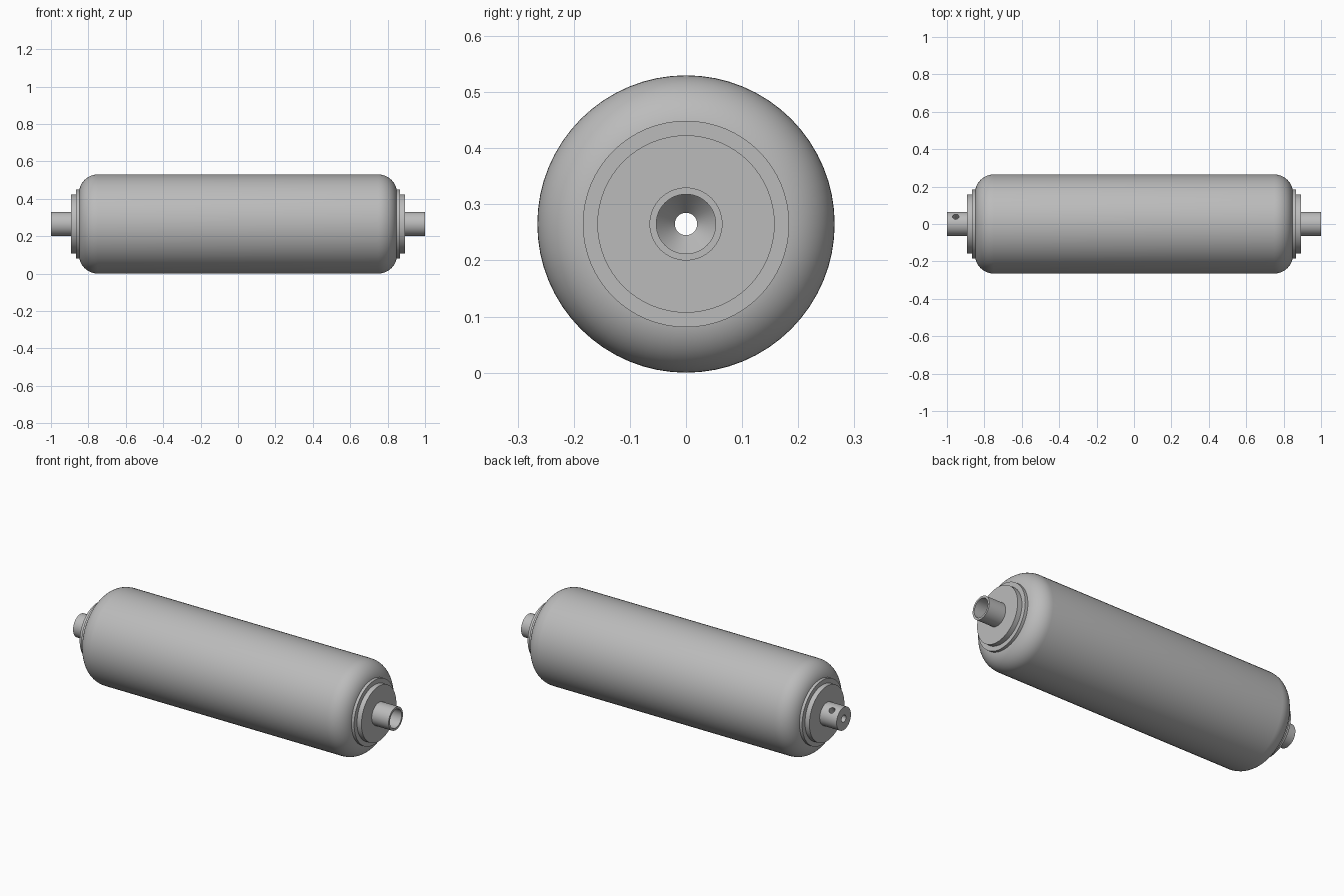
import bpy, bmesh
from math import pi, sin, cos, radians
from mathutils import Matrix, Vector

if "Cube" in bpy.data.objects:
    bpy.data.objects.remove(bpy.data.objects["Cube"])

AXIS_Z = 0.265
SEGMENTS = 64

steel = bpy.data.materials.new("grey_steel")
steel.use_nodes = True
colour = (0.5, 0.5, 0.5, 1)
steel.diffuse_color = colour
steel.node_tree.nodes["Principled BSDF"].inputs["Base Color"].default_value = colour


def add_object(name, bm):
    mesh = bpy.data.meshes.new(name)
    bmesh.ops.recalc_face_normals(bm, faces=bm.faces)
    bm.to_mesh(mesh)
    bm.free()
    mesh.materials.append(steel)
    obj = bpy.data.objects.new(name, mesh)
    obj.location.z = AXIS_Z
    bpy.context.collection.objects.link(obj)
    return obj


def select_only(obj):
    bpy.ops.object.select_all(action='DESELECT')
    obj.select_set(True)
    bpy.context.view_layer.objects.active = obj


def smooth(obj):
    select_only(obj)
    bpy.ops.object.shade_smooth_by_angle(angle=radians(30))


def lathe(name, profile):
    """Revolve a closed loop of (x, radius) points around the x axis."""
    bm = bmesh.new()
    verts = [bm.verts.new((x, 0, r)) for x, r in profile]
    edges = [bm.edges.new((v, verts[i - 1])) for i, v in enumerate(verts)]
    bmesh.ops.spin(bm, geom=verts + edges, cent=(0, 0, 0), axis=(1, 0, 0),
                   angle=2 * pi, steps=SEGMENTS, use_merge=True)
    bmesh.ops.remove_doubles(bm, verts=bm.verts, dist=1e-5)
    return add_object(name, bm)


def ring(name, x0, x1, outer, inner=0.06):
    return lathe(name, [(x0, inner), (x0, outer), (x1, outer), (x1, inner)])


# Roller body with generously rounded shoulders
fillet = 0.1
arc = [(0.75 + fillet * sin(a), 0.165 + fillet * cos(a))
       for a in (pi / 2 * i / 12 for i in range(13))]
right_half = arc + [(0.85, 0.06)]
left_half = [(-x, r) for x, r in reversed(right_half)]
smooth(lathe("roller_body", right_half + left_half))

# Stepped end plates on both sides
for side, sign in (("left", 1), ("right", -1)):
    smooth(ring(side + "_collar", sign * 0.84, sign * 0.865, 0.184))
    smooth(ring(side + "_end_plate", sign * 0.86, sign * 0.893, 0.158))

# Shaft with a narrow through bore and a wide, cone-bottomed socket on the left
shaft = lathe("shaft", [(-1, 0.02), (-1, 0.065), (1, 0.065), (1, 0.053),
                        (0.88, 0.053), (0.84, 0.02)])

# Small cross hole drilled from the upper back into the right shaft end
direction = Vector((0, sin(radians(38)), cos(radians(38))))
bm = bmesh.new()
place = (Matrix.Translation(Vector((-0.953, 0, 0)) + direction * 0.055)
         @ direction.to_track_quat('Z', 'Y').to_matrix().to_4x4())
bmesh.ops.create_cone(bm, cap_ends=True, segments=24, radius1=0.017,
                      radius2=0.017, depth=0.1, matrix=place)
cutter = add_object("cross_hole_cutter", bm)
cutter.hide_render = True

cut = shaft.modifiers.new("cross_hole", 'BOOLEAN')
cut.operation = 'DIFFERENCE'
cut.solver = 'EXACT'
cut.object = cutter
bpy.context.view_layer.update()
select_only(shaft)
bpy.ops.object.modifier_apply(modifier=cut.name)
bpy.data.objects.remove(cutter)
smooth(shaft)
